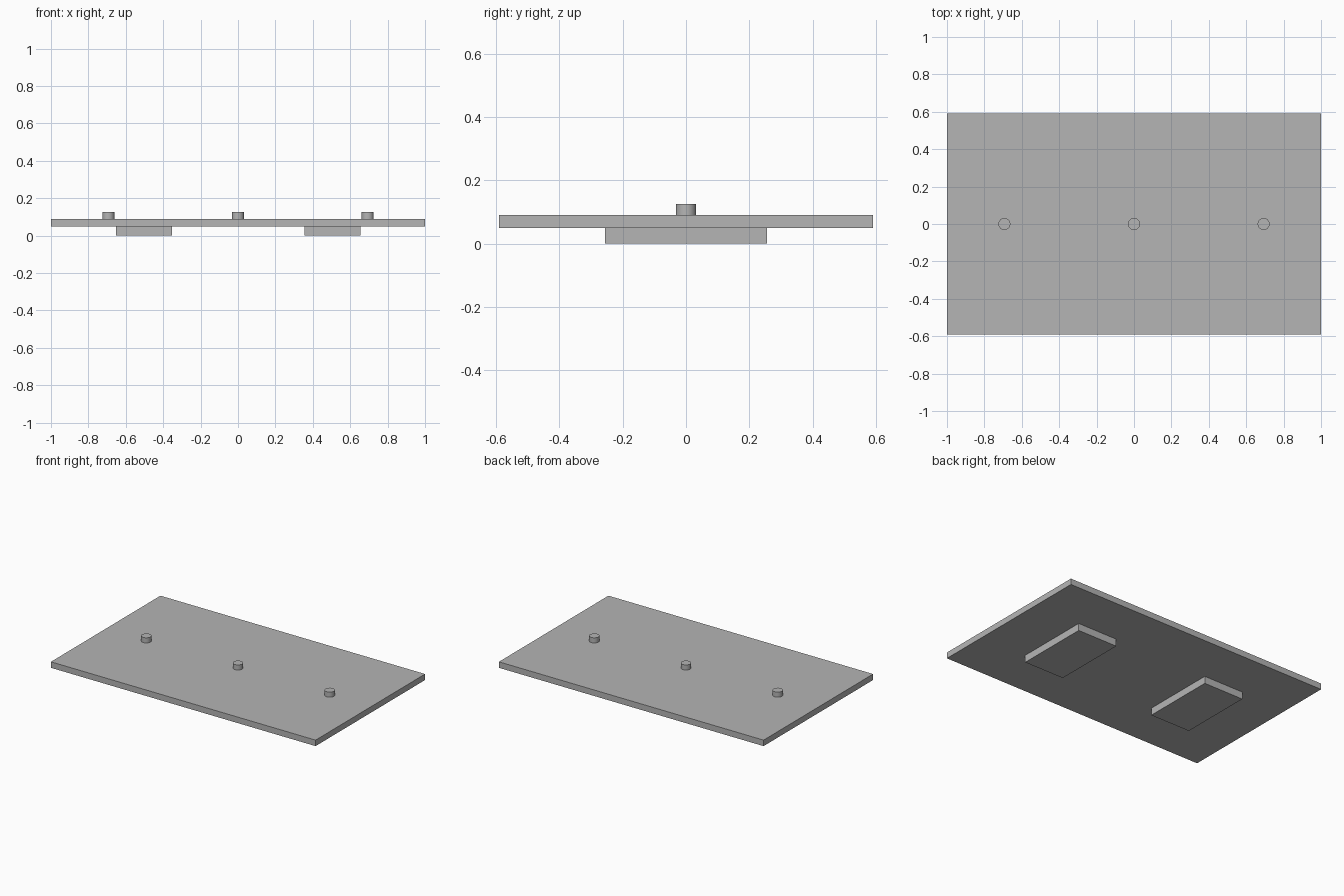
import bpy

if "Cube" in bpy.data.objects:
    bpy.data.objects.remove(bpy.data.objects["Cube"])

# Darker grey shared by all parts
grey = bpy.data.materials.new("dark_grey")
grey.diffuse_color = (0.46, 0.46, 0.46, 1)
grey.use_nodes = True
grey.node_tree.nodes["Principled BSDF"].inputs["Base Color"].default_value = grey.diffuse_color


def box(name, x0, x1, half_y, z0, z1):
    bpy.ops.mesh.primitive_cube_add(size=1, location=((x0 + x1) / 2, 0, (z0 + z1) / 2))
    ob = bpy.context.object
    ob.name = name
    ob.scale = (x1 - x0, 2 * half_y, z1 - z0)
    bpy.ops.object.transform_apply(location=False, rotation=False, scale=True)
    ob.data.materials.append(grey)


# Flat rectangular plate
box("plate", -1, 1, 0.591, 0.049, 0.09)

# Two foot blocks underneath
for x, name in ((-0.502, "left_foot"), (0.506, "right_foot")):
    box(name, x - 0.15, x + 0.15, 0.255, 0, 0.049)

# Row of round pegs on top
for x, name in ((-0.693, "left_peg"), (0, "middle_peg"), (0.693, "right_peg")):
    bpy.ops.mesh.primitive_cylinder_add(vertices=24, radius=0.032, depth=0.035,
                                        location=(x, 0, 0.1075))
    peg = bpy.context.object
    peg.name = name
    peg.data.materials.append(grey)
    bpy.ops.object.shade_smooth_by_angle()
